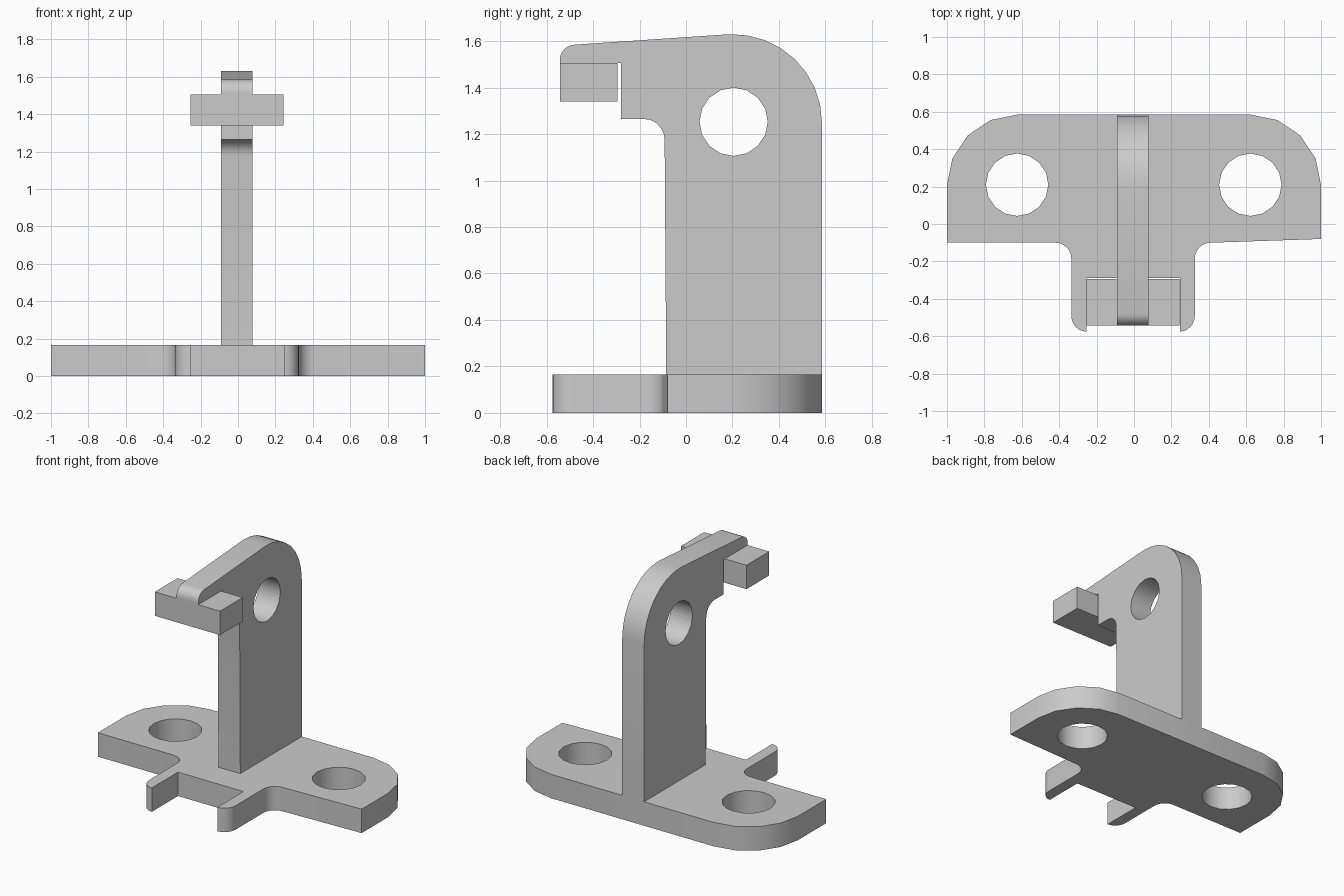
import bpy, bmesh
from math import cos, sin, radians, pi
from mathutils import Matrix

cube = bpy.data.objects.get("Cube")
if cube:
    bpy.data.objects.remove(cube, do_unlink=True)

GREY = (0.6, 0.6, 0.6, 1)
mat = bpy.data.materials.new("light grey")
mat.use_nodes = True
mat.diffuse_color = GREY
mat.node_tree.nodes["Principled BSDF"].inputs["Base Color"].default_value = GREY

# Maps a profile drawn in (y, z) with thickness along x
SIDE = Matrix(((0, 0, 1, 0), (1, 0, 0, 0), (0, 1, 0, 0), (0, 0, 0, 1)))
FLAT = Matrix.Identity(4)


def arc(cx, cy, rx, ry, start, end, steps):
    angles = [radians(start + (end - start) * i / steps) for i in range(steps + 1)]
    return [(cx + rx * cos(a), cy + ry * sin(a)) for a in angles]


def prism(name, points, low, high, frame):
    bm = bmesh.new()
    face = bm.faces.new([bm.verts.new((u, v, low)) for u, v in points])
    made = bmesh.ops.extrude_face_region(bm, geom=[face])["geom"]
    tops = [g for g in made if isinstance(g, bmesh.types.BMVert)]
    bmesh.ops.translate(bm, verts=tops, vec=(0, 0, high - low))
    bm.transform(frame)
    bmesh.ops.recalc_face_normals(bm, faces=bm.faces)
    mesh = bpy.data.meshes.new(name)
    bm.to_mesh(mesh)
    bm.free()
    mesh.materials.append(mat)
    ob = bpy.data.objects.new(name, mesh)
    bpy.context.collection.objects.link(ob)
    return ob


def drill(ob, u, v, radius, frame):
    ring = arc(u, v, radius, radius, 0, 337.5, 15)
    cutter = prism("hole_cutter", ring, -0.5, 0.5, frame)
    cutter.hide_render = True
    mod = ob.modifiers.new("hole", 'BOOLEAN')
    mod.operation = 'DIFFERENCE'
    mod.solver = 'EXACT'
    mod.object = cutter
    select(ob)
    bpy.ops.object.modifier_apply(modifier=mod.name)
    bpy.data.objects.remove(cutter, do_unlink=True)


def select(ob):
    bpy.ops.object.select_all(action='DESELECT')
    ob.select_set(True)
    bpy.context.view_layer.objects.active = ob


# Base plate with rounded back corners and a slotted front tab
outline = [(1, -0.08)]
outline += arc(0.62, 0.205, 0.38, 0.38, 0, 90, 4)
outline += arc(-0.62, 0.205, 0.38, 0.38, 90, 180, 4)
outline += [(-1, -0.1)]
outline += arc(-0.42, -0.185, 0.085, 0.085, 90, 0, 6)
outline += arc(-0.255, -0.49, 0.08, 0.085, 180, 270, 6)
outline += [(-0.255, -0.29), (0.245, -0.29)]
outline += arc(0.245, -0.49, 0.08, 0.085, 270, 360, 6)
outline += arc(0.41, -0.185, 0.085, 0.085, 180, 90, 6)
base = prism("base_plate", outline, 0, 0.165, FLAT)
for x in (-0.625, 0.622):
    drill(base, x, 0.21, 0.167, FLAT)

# Upright plate with a hooked arm at the top
outline = [(-0.085, 0.165), (0.585, 0.165)]
outline += arc(0.2, 1.25, 0.385, 0.38, 0, 92, 8)
outline += arc(-0.475, 1.52, 0.068, 0.065, 92, 180, 6)
outline += [(-0.543, 1.505), (-0.28, 1.505), (-0.28, 1.265)]
outline += arc(-0.18, 1.175, 0.088, 0.09, 90, 0, 6)
upright = prism("upright_plate", outline, -0.09, 0.077, SIDE)
drill(upright, 0.205, 1.253, 0.147, SIDE)

# Cross bar under the arm
bar = prism("cross_bar", [(-0.543, 1.34), (-0.295, 1.34), (-0.295, 1.505), (-0.543, 1.505)],
            -0.255, 0.243, SIDE)

for ob in (base, upright, bar):
    select(ob)
    bpy.ops.object.shade_smooth_by_angle(angle=radians(30))
